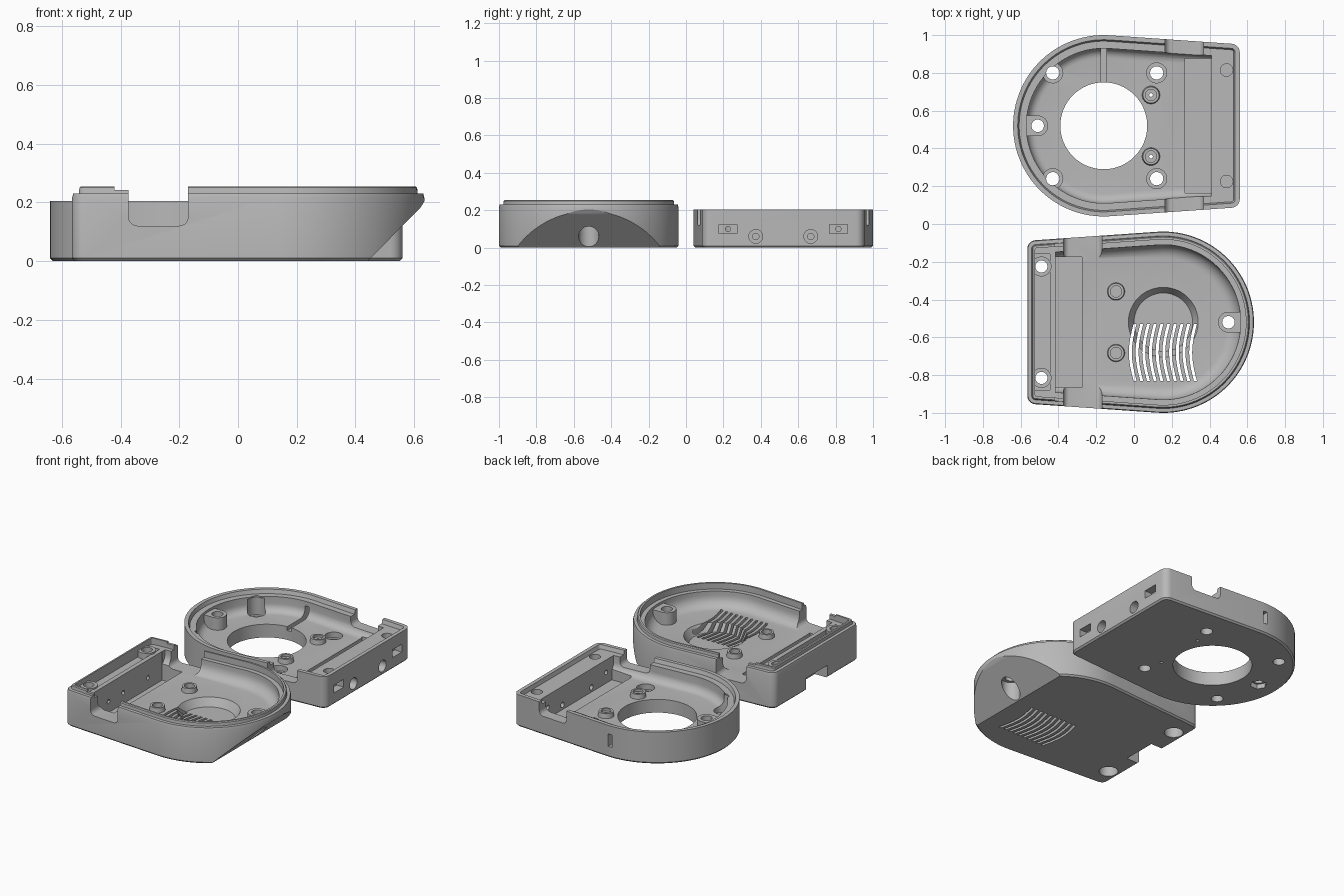
import bpy, bmesh, math
from mathutils import Matrix

if "Cube" in bpy.data.objects:
    bpy.data.objects.remove(bpy.data.objects["Cube"])

grey = bpy.data.materials.new("plain_grey")
grey.diffuse_color = (0.48, 0.48, 0.48, 1)
grey.use_nodes = True
grey.node_tree.nodes["Principled BSDF"].inputs["Base Color"].default_value = grey.diffuse_color
TILT = math.atan(0.05 / 0.72)   # taper of the side walls


def outline(d, xe=None, n=56):
    """D-shaped outline inset by d; xe ends it with a square edge instead of rounded corners."""
    R, s, c = 0.48 - d, math.sin(TILT), math.cos(TILT)
    a0, a1 = math.pi / 2 - TILT, 1.5 * math.pi + TILT
    pts = [(R * math.cos(a0 + (a1 - a0) * i / n), R * math.sin(a0 + (a1 - a0) * i / n)) for i in range(n + 1)]
    if xe is not None:
        h = (R - xe * s) / c
        return pts + [(xe, -h), (xe, h)]
    r = max(0.045 - d, 0.008)
    x = 0.72 - d - r
    y = (R - r - x * s) / c
    arc = [(x + r * math.cos(t), y + r * math.sin(t)) for t in [a0 * k / 6 for k in range(7)]]
    return pts + [(px, -py) for px, py in arc[::-1]] + arc


def solid(name, rings):
    """Close a stack of matching point rings into a solid."""
    bm = bmesh.new()
    vs = [[bm.verts.new(p) for p in ring] for ring in rings]
    n = len(vs[0])
    for a, b in zip(vs, vs[1:]):
        for i in range(n):
            bm.faces.new((a[i], a[(i + 1) % n], b[(i + 1) % n], b[i]))
    bm.faces.new(vs[0][::-1])
    bm.faces.new(vs[-1])
    bmesh.ops.recalc_face_normals(bm, faces=bm.faces)
    me = bpy.data.meshes.new(name)
    bm.to_mesh(me)
    bm.free()
    ob = bpy.data.objects.new(name, me)
    bpy.context.collection.objects.link(ob)
    me.materials.append(grey)
    return ob


def loft(name, sections, xe=None):
    return solid(name, [[(x, y, z) for x, y in outline(d, xe)] for d, z in sections])


def prism(pts, z0, z1):
    return solid("helper", [[(x, y, z) for x, y in pts] for z in (z0, z1)])


def box(x0, x1, y0, y1, z0, z1):
    return prism([(x0, y0), (x1, y0), (x1, y1), (x0, y1)], z0, z1)


def cyl(x, y, r, z0, z1, n=32, r2=None):
    ring = [(math.cos(2 * math.pi * i / n), math.sin(2 * math.pi * i / n)) for i in range(n)]
    return solid("helper", [[(x + q * a, y + q * b, z) for a, b in ring]
                            for q, z in ((r, z0), (r if r2 is None else r2, z1))])


def cyl_x(y, z, r, x0, x1, n=24):
    ring = [(r * math.cos(2 * math.pi * i / n), r * math.sin(2 * math.pi * i / n)) for i in range(n)]
    return solid("helper", [[(x, y + a, z + b) for a, b in ring] for x in (x0, x1)])


def side_profile(pts, y0, y1):
    """Solid from an x-z profile swept along y."""
    return solid("helper", [[(x, y, z) for x, z in pts] for y in (y0, y1)])


def combine(ob, other, op='DIFFERENCE'):
    m = ob.modifiers.new("b", 'BOOLEAN')
    m.operation, m.object, m.solver = op, other, 'EXACT'
    bpy.context.view_layer.objects.active = ob
    bpy.ops.object.modifier_apply(modifier="b")
    bpy.data.objects.remove(other)


def add(ob, other):
    combine(ob, other, 'UNION')


def cavity(floor, top, inset, r):
    """Main hollow with a filleted floor edge."""
    secs = [(inset + r * (1 - math.sin(t)), floor + r * (1 - math.cos(t)))
            for t in [math.pi / 2 * k / 6 for k in range(7)]]
    return loft("helper", secs + [(inset, top)], 0.57)


def notch(ob, top):
    """Rounded side openings on both side walls."""
    r, x0, x1, z0 = 0.03, 0.325, 0.528, 0.1205
    prof = [(x0, top), (x1, top)]
    prof += [(x1 - r + r * math.cos(t), z0 + r - r * math.sin(t)) for t in [math.pi / 2 * k / 5 for k in range(6)]]
    prof += [(x0 + r - r * math.sin(t), z0 + r - r * math.cos(t)) for t in [math.pi / 2 * k / 5 for k in range(6)]]
    combine(ob, side_profile(prof, -0.6, 0.6))


def finish(ob, loc, turn):
    ob.data.transform(Matrix.Translation(loc) @ Matrix.Rotation(turn, 4, 'Z'))
    bpy.ops.object.select_all(action='DESELECT')
    ob.select_set(True)
    bpy.context.view_layer.objects.active = ob
    bpy.ops.object.shade_smooth_by_angle(angle=math.radians(30))


# ---- open shell with the large round opening ----
FA = 0.085
a = loft("opening_shell", [(0.01, 0), (0, 0.01), (0, 0.205)])
combine(a, loft("helper", [(0.032, 0.18), (0.024, 0.206), (0.024, 0.3)]))   # rim recess
combine(a, cavity(FA, 0.3, 0.07, 0.05))
notch(a, 0.3)
combine(a, box(0.43, 0.571, -0.355, 0.355, 0.03, 0.3))         # module pocket
add(a, cyl(-0.35, 0, 0.055, 0.04, 0.165))                      # screw post and web
add(a, box(-0.43, -0.35, -0.055, 0.055, 0.04, 0.165))
combine(a, cyl(-0.35, 0, 0.033, -0.1, 0.3))
combine(a, cyl(-0.35, 0, 0.05, -0.1, 0.03, 6))
combine(a, cyl(0, 0, 0.23, -0.1, 0.3, 64))                     # large opening
for s in (-1, 1):
    for x in (-0.27, 0.28):                                    # mounting holes
        combine(a, cyl(x, s * 0.28, 0.053, 0.05, 0.17))
        combine(a, cyl(x, s * 0.28, 0.035, -0.1, 0.3))
    add(a, cyl(0.25, s * 0.163, 0.05, FA - 0.02, FA + 0.03, r2=0.043))   # small bosses
    combine(a, cyl(0.25, s * 0.163, 0.03, FA + 0.015, 0.2))
    combine(a, cyl(0.25, s * 0.163, 0.01, -0.1, 0.2, 12))
    combine(a, cyl(0.65, s * 0.295, 0.033, 0.13, 0.3))         # block screw holes
    combine(a, cyl_x(s * 0.147, 0.06, 0.037, 0.62, 0.8))       # round ports
    combine(a, cyl_x(s * 0.147, 0.06, 0.017, 0.5, 0.8))
    combine(a, box(0.67, 0.8, s * 0.295 - 0.048, s * 0.295 + 0.048, 0.075, 0.125))
    combine(a, cyl_x(s * 0.295, 0.1, 0.014, 0.5, 0.8))         # rectangular ports
combine(a, box(-0.015, 0.015, 0.22, 0.42, FA - 0.025, 0.15))   # wire groove
combine(a, box(-0.014, 0.014, 0.4, 0.6, 0.07, 0.15))           # side slot
finish(a, (-0.16, 0.52, 0), 0)

# ---- vented shell with the sloped nose ----
FB = 0.12
b = loft("vented_shell", [(0.01, 0), (0, 0.01), (0, 0.215), (0.004, 0.23), (0.023, 0.231), (0.025, 0.25), (0.03, 0.255)])
combine(b, loft("helper", [(0.042, 0.215), (0.042, 0.4)]))     # inside of the lip
slope = [(-0.285, -0.001), (-0.465, 0.18), (-0.49, 0.22), (-0.7, 0.22), (-0.7, -0.2), (-0.285, -0.2)]
combine(b, side_profile(slope, -0.6, 0.6))
combine(b, cavity(FB, 0.4, 0.07, 0.07))
notch(b, 0.4)
combine(b, box(0.52, 0.575, -0.6, 0.6, 0.243, 0.4))            # lowered lip beside the notch
combine(b, box(0.43, 0.571, -0.345, 0.345, 0.03, 0.4))         # module pocket
combine(b, box(0.6, 0.68, -0.36, 0.36, 0.185, 0.4))            # block top recess
for s in (-1, 1):
    add(b, cyl(0.645, s * 0.295, 0.053, 0.17, 0.225))          # corner pads
    combine(b, cyl(0.645, s * 0.295, 0.032, -0.1, 0.4))
    combine(b, cyl(0.645, s * 0.295, 0.055, -0.1, 0.1))
    add(b, cyl(0.25, s * 0.163, 0.05, FB - 0.03, FB + 0.03, r2=0.043))   # small bosses
    combine(b, cyl(0.25, s * 0.163, 0.03, FB, 0.3))
for y in (-0.2, 0.05, 0.2):                                    # small wire holes
    combine(b, cyl_x(y, 0.1, 0.014, 0.5, 0.63, 12))
post = cyl(-0.345, 0, 0.055, 0.09, 0.2)                        # screw post and web
add(post, box(-0.43, -0.345, -0.055, 0.055, 0.09, 0.2))
combine(post, side_profile(slope, -0.6, 0.6))
add(b, post)
combine(b, cyl(-0.345, 0, 0.033, -0.1, 0.4))
combine(b, cyl(-0.345, 0, 0.054, -0.1, 0.13))
combine(b, cyl(0, 0, 0.155, 0.07, 0.125, 48, 0.188))           # round dish
for i in range(10):                                            # curved vents
    x0 = -0.17 + i * 0.0355
    mid = [(x0 + 0.025 * math.sin(math.pi * k / 8), 0.01 + 0.3 * k / 8) for k in range(9)]
    combine(b, prism([(x - 0.008, y) for x, y in mid] + [(x + 0.008, y) for x, y in mid[::-1]], -0.1, 0.2))
combine(b, box(0.63, 0.8, -0.11, 0.11, -0.1, 0.08))            # cable cutout
finish(b, (0.155, -0.52, 0), math.pi)
